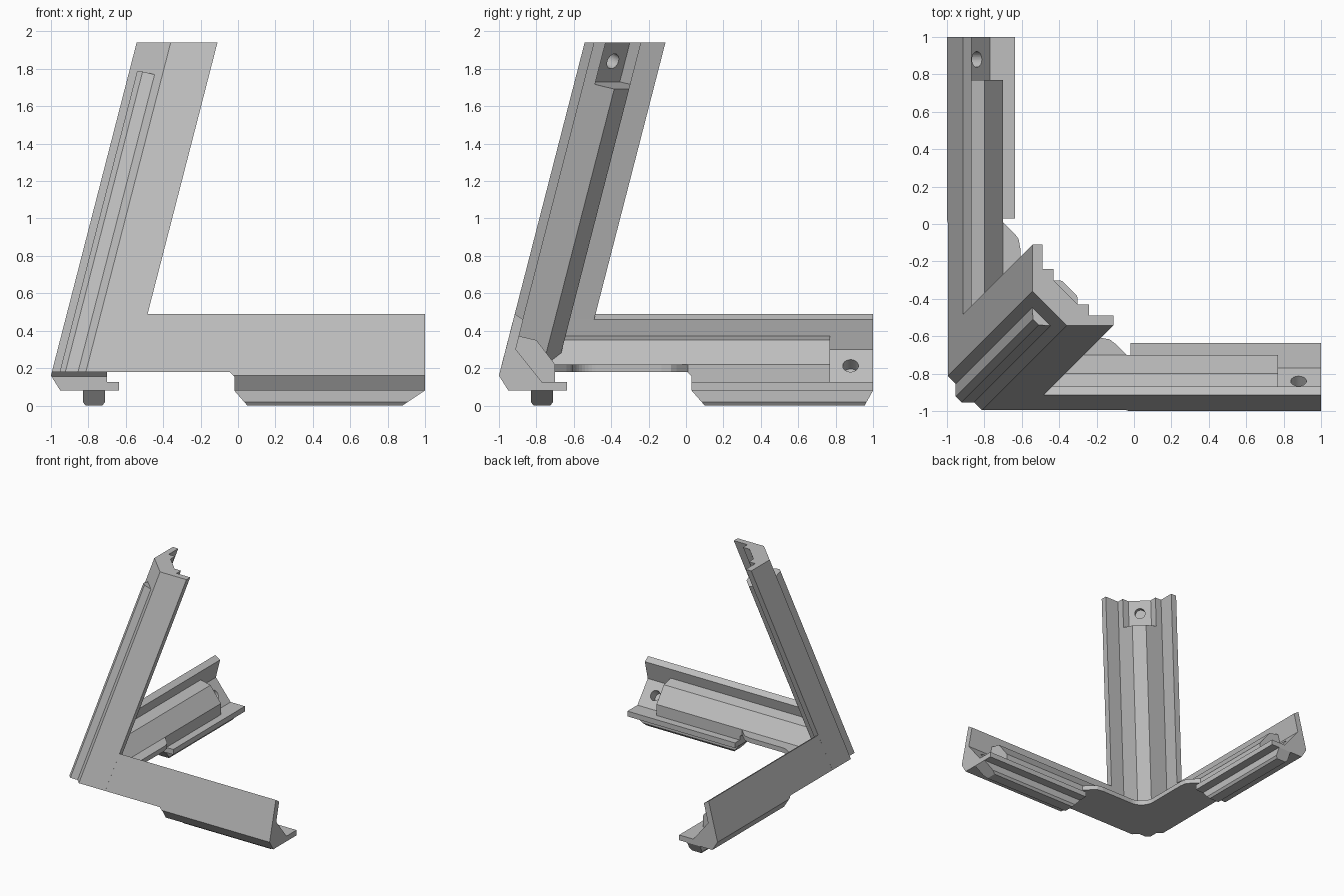
import bpy, bmesh, math
from mathutils import Vector

if "Cube" in bpy.data.objects:
    bpy.data.objects.remove(bpy.data.objects["Cube"])

K = 0.2575            # inward lean of the outer walls
TOP = 1.94
FLOOR = 0.18          # underside of the raised corner

grey = bpy.data.materials.new("plain_grey")
grey.use_nodes = True
COLOR = (0.52, 0.52, 0.52, 1)
grey.diffuse_color = COLOR
grey.node_tree.nodes["Principled BSDF"].inputs["Base Color"].default_value = COLOR


def prism(name, points, sweep, trims=()):
    """Closed prism from a 3D outline, trimmed by planes (point, outward normal)."""
    bm = bmesh.new()
    face = bm.faces.new([bm.verts.new(p) for p in points])
    moved = bmesh.ops.extrude_face_region(bm, geom=[face])["geom"]
    bmesh.ops.translate(bm, vec=sweep, verts=[g for g in moved if isinstance(g, bmesh.types.BMVert)])
    for co, no in trims:
        bmesh.ops.bisect_plane(bm, geom=bm.verts[:] + bm.edges[:] + bm.faces[:],
                               plane_co=co, plane_no=no, clear_outer=True)
        bmesh.ops.holes_fill(bm, edges=[e for e in bm.edges if e.is_boundary])
    bmesh.ops.recalc_face_normals(bm, faces=bm.faces)
    mesh = bpy.data.meshes.new(name)
    bm.to_mesh(mesh)
    bm.free()
    mesh.materials.append(grey)
    obj = bpy.data.objects.new(name, mesh)
    bpy.context.collection.objects.link(obj)
    return obj


def combine(target, tool, operation):
    mod = target.modifiers.new(operation.lower(), "BOOLEAN")
    mod.operation, mod.solver, mod.object = operation, "EXACT", tool
    bpy.context.view_layer.objects.active = target
    bpy.ops.object.modifier_apply(modifier=mod.name)
    bpy.data.objects.remove(tool)


def drill(target, center, normal):
    """Blind screw hole sunk along the face normal."""
    normal = Vector(normal).normalized()
    side = normal.orthogonal().normalized()
    up = normal.cross(side)
    base = Vector(center) - normal * 0.08
    ring = [base + 0.042 * (side * math.cos(a) + up * math.sin(a))
            for a in (math.tau * i / 32 for i in range(32))]
    combine(target, prism("hole_cutter", ring, normal * 0.2), "DIFFERENCE")


# Cross-sections of a lower arm: distance across, height
SHELL = [(-1, 0.16), (-0.915, 0.49), (-0.87, 0.46), (-0.91, 0.30), (-0.77, 0.125),
         (-0.635, 0.125), (-0.635, 0.08), (-0.95, 0.08)]
RIDGE = [(-0.93, 0.38), (-0.80, 0.35), (-0.70, 0.22), (-0.70, 0.10), (-0.9, 0.10)]
FOOT = [(-0.83, 0.10), (-0.83, 0.02), (-0.815, 0), (-0.725, 0), (-0.71, 0.02), (-0.71, 0.10)]
CHAMFER = ((-0.451, -0.451, TOP), (-1, -1, 2 * K))


def lower_arm(name, swap, start, toe):
    """Arm along +x, or along +y when swapped; start is where the deep part begins."""
    def place(u, v, z):
        return Vector((v, u, z)) if swap else Vector((u, v, z))

    mitre = ((0, 0, 0), place(-1, 1, 0))

    def run(part, section, a, b, trims):
        return prism(part, [place(a, v, z) for v, z in section], place(b - a, 0, 0), trims)

    arm = run(name, SHELL, -1.2, 1, [mitre, CHAMFER])
    combine(arm, run("ridge", RIDGE, -1.2, 0.77, [mitre, CHAMFER]), "UNION")
    # clearance under the corner
    notch = [(-1.5, FLOOR), (start - 0.025, FLOOR), (start, 0.155), (start, -0.1), (-1.5, -0.1)]
    combine(arm, prism("notch_cutter", [place(u, -1.3, z) for u, z in notch],
                       place(0, 1.2, 0)), "DIFFERENCE")
    drill(arm, place(0.88, -0.84, 0.2125), place(0, 0.175, 0.14))
    # foot rail with sloped ends
    ends = [((start, 0, 0.08), (-0.08, 0, -0.07)), ((1, 0, 0.08), (0.08, 0, toe - 1))]
    rail = run(name + "_foot", FOOT, start, 1,
               [(place(c[0], c[1], c[2]), place(n[0], n[1], n[2])) for c, n in ends])
    combine(arm, rail, "UNION")
    return arm


lower_arm("left_arm", False, -0.02, 0.88)
lower_arm("rear_arm", True, 0.03, 0.955)

# Leaning upright, symmetric about the diagonal
half_shell = [(-0.36, -0.542), (-0.11, -0.542), (-0.11, -0.49), (-0.24, -0.49),
              (-0.24, -0.43), (-0.30, -0.43)]
half_ridge = [(-0.47, -0.50), (-0.24, -0.50), (-0.24, -0.32)]
lean = Vector((K, K, 1)) * (FLOOR - TOP)


def upright_part(name, half, trims=()):
    outline = half + [(y, x) for x, y in reversed(half)]
    return prism(name, [(x, y, TOP) for x, y in outline], lean, trims)


upright = upright_part("upright", half_shell)
combine(upright, upright_part("upright_ridge", half_ridge,
                              [((-0.30, -0.38, 1.69), (K, K, 1))]), "UNION")
drill(upright, (-0.39, -0.39, 1.84), (1, 1, -2 * K))


# Corner web: thin floor with rounded tabs and an inner fillet
def tab(end):
    return [(end, -0.8), (end, -0.70), (end - 0.06, -0.64), (end - 0.09, -0.617), (end - 0.14, -0.608)]


fillet = [(-0.483 - 0.125 * math.sin(a), -0.483 - 0.125 * math.cos(a))
          for a in (math.pi / 2 * i / 10 for i in range(11))]
web = [(-0.8, -0.8)] + tab(-0.04) + fillet + [(y, x) for x, y in reversed(tab(0.01))]
prism("corner_web", [(x, y, FLOOR) for x, y in web], Vector((0, 0, 0.04)))
